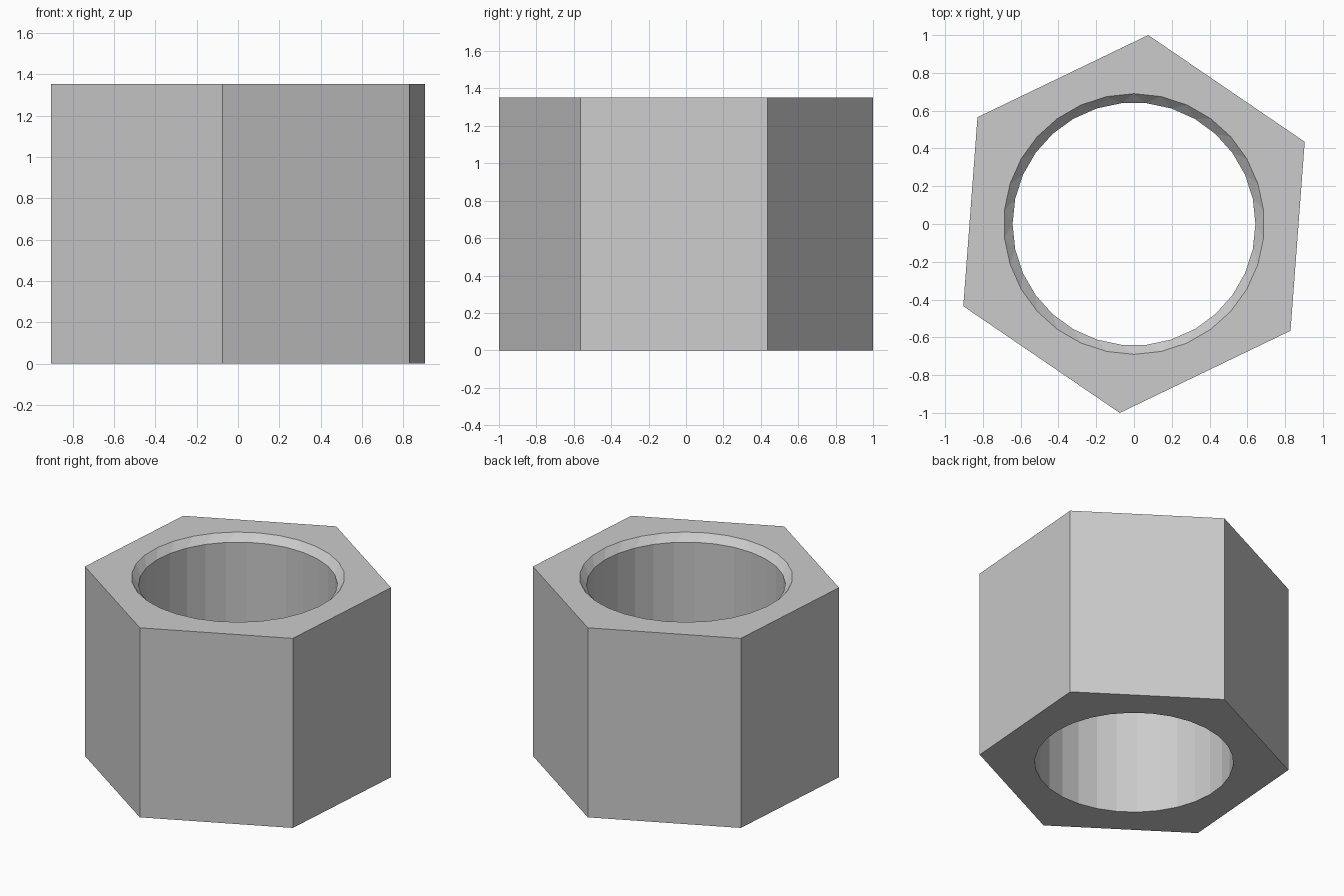
import bpy
import bmesh
from math import cos, sin, radians

cube = bpy.data.objects.get("Cube")
if cube:
    bpy.data.objects.remove(cube, do_unlink=True)

HEIGHT = 1.353
CHAMFER = 0.05
SIDES = 30
STEP = 360 / SIDES

grey = bpy.data.materials.new("plain_grey")
grey.use_nodes = True
colour = (0.6, 0.6, 0.6, 1)
grey.diffuse_color = colour
grey.node_tree.nodes["Principled BSDF"].inputs["Base Color"].default_value = colour

bm = bmesh.new()


def ring(radius, z, count, start):
    """Closed loop of vertices; returns (vertices, edges)."""
    angles = [radians(start + 360 * i / count) for i in range(count)]
    verts = [bm.verts.new((radius * cos(a), radius * sin(a), z)) for a in angles]
    edges = [bm.edges.new((verts[i], verts[(i + 1) % count])) for i in range(count)]
    return verts, edges


def wall(lower, upper):
    """Quads between two loops with matching vertices."""
    a, b = lower[0], upper[0]
    for i in range(len(a)):
        j = (i + 1) % len(a)
        bm.faces.new((a[i], a[j], b[j], b[i]))


# Outer hexagon, slightly turned
hex_low = ring(1.003, 0, 6, 25.7)
hex_high = ring(1.003, HEIGHT, 6, 25.7)
wall(hex_low, hex_high)

# Bore
bore_low = ring(0.643, 0, SIDES, 0)
bore_high = ring(0.643, HEIGHT - CHAMFER, SIDES, 0)
wall(bore_low, bore_high)

# Chamfer at the mouth: its rim is turned half a step, so triangles alternate
rim = ring(0.69, HEIGHT, SIDES, STEP / 2)
low, high = bore_high[0], rim[0]
for i in range(SIDES):
    j = (i + 1) % SIDES
    bm.faces.new((low[i], low[j], high[i]))
    bm.faces.new((low[j], high[j], high[i]))

# Flat end faces with the round opening
for outer, inner in ((hex_low, bore_low), (hex_high, rim)):
    bmesh.ops.triangle_fill(bm, edges=outer[1] + inner[1], use_beauty=True)

bmesh.ops.recalc_face_normals(bm, faces=bm.faces)
mesh = bpy.data.meshes.new("hex_nut")
bm.to_mesh(mesh)
bm.free()
mesh.materials.append(grey)
nut = bpy.data.objects.new("hex_nut", mesh)
bpy.context.collection.objects.link(nut)
